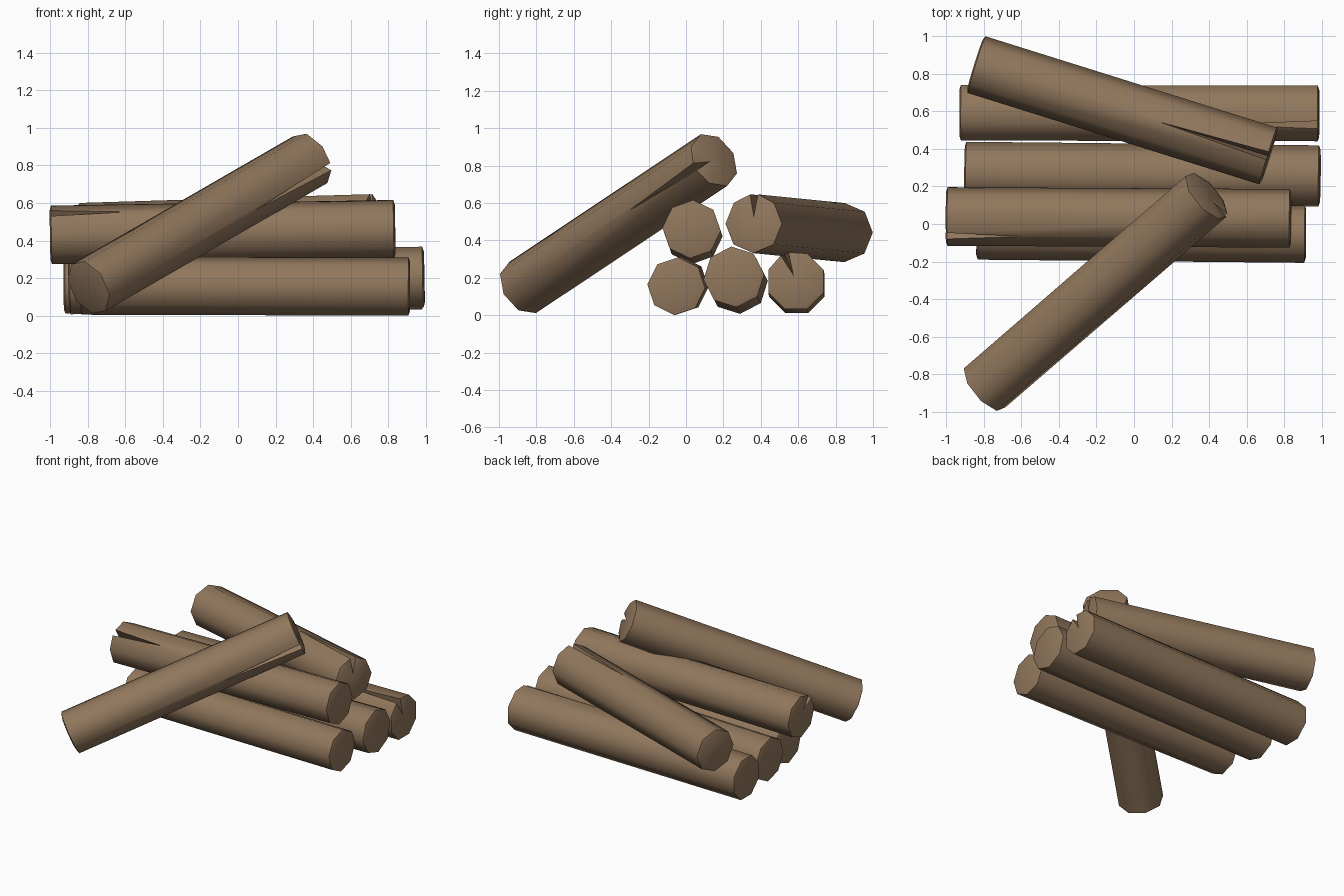
import bpy, bmesh, math
from mathutils import Vector

if "Cube" in bpy.data.objects:
    bpy.data.objects.remove(bpy.data.objects["Cube"])

wood = bpy.data.materials.new("brown wood")
wood.diffuse_color = (0.285, 0.185, 0.108, 1)
wood.use_nodes = True
wood.node_tree.nodes["Principled BSDF"].inputs["Base Color"].default_value = wood.diffuse_color
SIDES = 8


def log(name, start, end, r, phase, crack=None, length=0.55):
    """Eight-sided log; crack = index of the edge that splits open at the far end."""
    p0, p1 = Vector(start), Vector(end)
    d = (p1 - p0).normalized()
    v = (Vector((0, 0, 1)) - d * d.z).normalized()
    u = v.cross(d)

    def point(base, deg, rad=r):
        a = math.radians(deg)
        return base + (u * math.cos(a) + v * math.sin(a)) * rad

    bm = bmesh.new()
    angles = [phase + i * 360 / SIDES for i in range(SIDES)]
    near = [bm.verts.new(point(p0, a)) for a in angles]
    far = [[bm.verts.new(point(p1, a))] for a in angles]
    cap = None
    if crack is not None:
        # split the far corner in two, with a deep point between
        a = angles[crack]
        bm.verts.remove(far[crack][0])
        far[crack] = [bm.verts.new(point(p1, a - 8)), bm.verts.new(point(p1, a + 8))]
        deep = bm.verts.new(point(p1, a, r * 0.25))
        tip = bm.verts.new(point(p1 - d * length, a))
        bm.faces.new((tip, far[crack][0], deep))
        bm.faces.new((tip, deep, far[crack][1]))
    # bark sides
    for i in range(SIDES):
        j = (i + 1) % SIDES
        loop = [near[i], near[j]]
        if j == crack:
            loop.append(tip)
        loop += [far[j][0], far[i][-1]]
        if i == crack:
            loop.append(tip)
        bm.faces.new(loop)
    # end caps, slightly domed
    rim = []
    for i in range(SIDES):
        if i == crack:
            rim += [far[i][0], deep, far[i][1]]
        else:
            rim += far[i]
    caps = [bm.faces.new(near), bm.faces.new(rim)]
    bmesh.ops.recalc_face_normals(bm, faces=bm.faces[:])
    bmesh.ops.inset_individual(bm, faces=caps, thickness=0.025, depth=0.008)

    me = bpy.data.meshes.new(name)
    bm.to_mesh(me)
    bm.free()
    me.materials.append(wood)
    ob = bpy.data.objects.new(name, me)
    bpy.context.collection.objects.link(ob)
    bpy.ops.object.select_all(action='DESELECT')
    ob.select_set(True)
    bpy.context.view_layer.objects.active = ob
    bpy.ops.object.shade_smooth_by_angle(angle=math.radians(50))


# bottom row
log("bottom_log_front", (-0.83, -0.035, 0.16), (0.907, -0.052, 0.155), 0.155, -4)
log("bottom_log_middle", (-0.893, 0.275, 0.17), (0.983, 0.256, 0.205), 0.163, 5)
log("bottom_log_back", (-0.92, 0.592, 0.16), (0.977, 0.588, 0.182), 0.16, 22.5, 2, 0.5)
# top row
log("top_log_front", (0.828, 0.03, 0.46), (-0.992, 0.04, 0.43), 0.156, 3, 1, 0.4)
log("top_log_back", (-0.838, 0.848, 0.442), (0.713, 0.362, 0.49), 0.158, 0, 2, 0.6)
# log leaning against the pile
log("leaning_log", (-0.795, -0.872, 0.15), (0.384, 0.15, 0.83), 0.156, 15, 4, 0.58)
